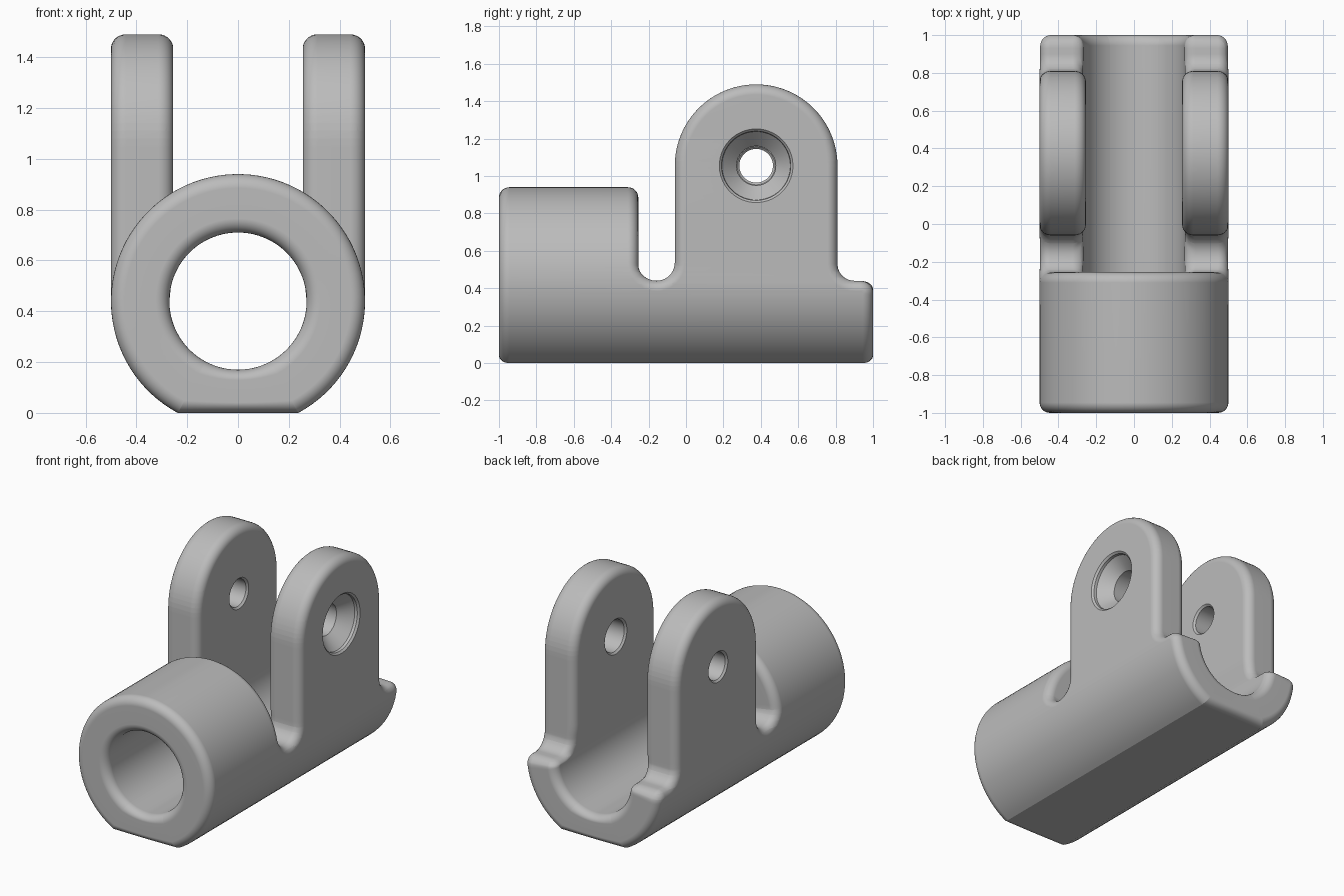
import bpy, bmesh
from math import pi, sin, cos, acos, radians

cube = bpy.data.objects.get("Cube")
if cube:
    bpy.data.objects.remove(cube, do_unlink=True)

AXIS_Z, R_OUT, R_BORE, EAR_IN = 0.44, 0.5, 0.27, 0.255
ROUND = 0.055                      # edge rounding
WALL = R_OUT - R_BORE
Q = R_OUT * pi / 2                 # arc length from bottom to mid height
SLOT_Y, SLOT_R = -0.1575, 0.0975
EAR_Y, EAR_Z, EAR_R = 0.375, 1.055, 0.435

grey = bpy.data.materials.new("grey metal")
grey.use_nodes = True
colour = (0.5, 0.5, 0.5, 1)
grey.diffuse_color = colour
grey.node_tree.nodes["Principled BSDF"].inputs["Base Color"].default_value = colour


def arc(y, s, r, a0, a1, n, sign=1):
    """Outline points with outward normals; sign -1 makes a hollow fillet."""
    out = []
    for i in range(n + 1):
        a = radians(a0 + (a1 - a0) * i / n)
        out.append((y + r * cos(a), s + r * sin(a), sign * cos(a), sign * sin(a)))
    return out


def bend(y, s, w):
    """Wrap the flat wall around the bore; the ear stays straight."""
    t = w / WALL
    if s > Q and y > SLOT_Y:
        inner = R_BORE - (R_BORE - EAR_IN) * min(1, (s - Q) / 0.15)
        return inner + (R_OUT - inner) * t, y, AXIS_Z + s - Q
    a = s / R_OUT
    outer = R_OUT
    if cos(a) > AXIS_Z / R_OUT:    # flat underside
        outer = AXIS_Z / cos(a)
    r = R_BORE + (outer - R_BORE) * t
    return r * sin(a), y, AXIS_Z - r * cos(a)


def object_from(bm, name):
    mesh = bpy.data.meshes.new(name)
    bm.to_mesh(mesh)
    bm.free()
    mesh.materials.append(grey)
    ob = bpy.data.objects.new(name, mesh)
    bpy.context.collection.objects.link(ob)
    return ob


# Unrolled outline of half the body: trough end, ear, slot, tube
outline = [(-1, 0, -1, 0), (1, 0, 1, 0)]
outline += arc(0.93, Q - 0.07, 0.07, 0, 90, 8)
outline += arc(0.9, Q + 0.09, 0.09, 270, 180, 10, -1)
outline += arc(EAR_Y, Q + EAR_Z - AXIS_Z, EAR_R, 0, 180, 48)
outline += arc(SLOT_Y, Q + SLOT_R, SLOT_R, 360, 180, 20, -1)
outline += [(-0.255, 2 * Q, 1, 0), (-1, 2 * Q, -1, 0)]
count = len(outline)
open_sides = {0, count - 2}        # seams joined by the mirror

# Layers through the wall with rounded rims
STEPS = 7
angles = [pi / 2 * i / STEPS for i in range(STEPS + 1)]
layers = [(ROUND * (1 - sin(a)), ROUND * (1 - cos(a))) for a in angles]
layers += [(inset, WALL - w) for inset, w in reversed(layers)]

bm = bmesh.new()
rings = [[bm.verts.new((y - ny * d, s - ns * d, w)) for y, s, ny, ns in outline]
         for d, w in layers]
for a, b in zip(rings, rings[1:]):
    for i in range(count):
        if i not in open_sides:
            j = (i + 1) % count
            bm.faces.new((a[i], a[j], b[j], b[i]))
bm.faces.new(rings[-1])
bm.faces.new(rings[0][::-1])

# Cut into strips, then bend
BANDS = 48
levels = [(i + 0.5) * 2 * Q / BANDS for i in range(BANDS)]
levels.append(R_OUT * acos(AXIS_Z / R_OUT))
for s in levels:
    bmesh.ops.bisect_plane(bm, geom=bm.verts[:] + bm.edges[:] + bm.faces[:],
                           dist=1e-5, plane_co=(0, s, 0), plane_no=(0, 1, 0))
for v in bm.verts:
    v.co = bend(*v.co)
body = object_from(bm, "clevis_body")

# Pin hole cutter: countersunk in the left ear, plain in the right
profile = [(0.6, 0.197), (0.5, 0.197), (0.488, 0.185), (0.47, 0.183),
           (0.4, 0.115), (0.39, 0.105), (0.267, 0.105), (0.255, 0.117),
           (0.2, 0.117), (-0.2, 0.102), (-0.255, 0.102), (-0.267, 0.09),
           (-0.488, 0.09), (-0.5, 0.102), (-0.6, 0.102)]
SIDES = 48
bm = bmesh.new()
rings = []
for x, r in profile:
    turn = [2 * pi * (i + 0.3) / SIDES for i in range(SIDES)]
    rings.append([bm.verts.new((x, EAR_Y + r * cos(a), EAR_Z + r * sin(a))) for a in turn])
for a, b in zip(rings, rings[1:]):
    for i in range(SIDES):
        j = (i + 1) % SIDES
        bm.faces.new((a[i], a[j], b[j], b[i]))
bm.faces.new(rings[0])
bm.faces.new(rings[-1])
bmesh.ops.recalc_face_normals(bm, faces=bm.faces[:])
cutter = object_from(bm, "pin_hole_cutter")
cutter.hide_render = True

# Mirror, drill, shade
bpy.ops.object.select_all(action='DESELECT')
bpy.context.view_layer.objects.active = body
body.select_set(True)
mirror = body.modifiers.new("mirror", 'MIRROR')
mirror.use_clip = True
mirror.merge_threshold = 0.0005
bpy.ops.object.modifier_apply(modifier=mirror.name)
drill = body.modifiers.new("pin_holes", 'BOOLEAN')
drill.operation = 'DIFFERENCE'
drill.solver = 'EXACT'
drill.object = cutter
bpy.ops.object.modifier_apply(modifier=drill.name)
bpy.data.objects.remove(cutter, do_unlink=True)

bpy.ops.object.shade_smooth_by_angle(angle=radians(25))
weighted = body.modifiers.new("weighted_normals", 'WEIGHTED_NORMAL')
weighted.keep_sharp = True
